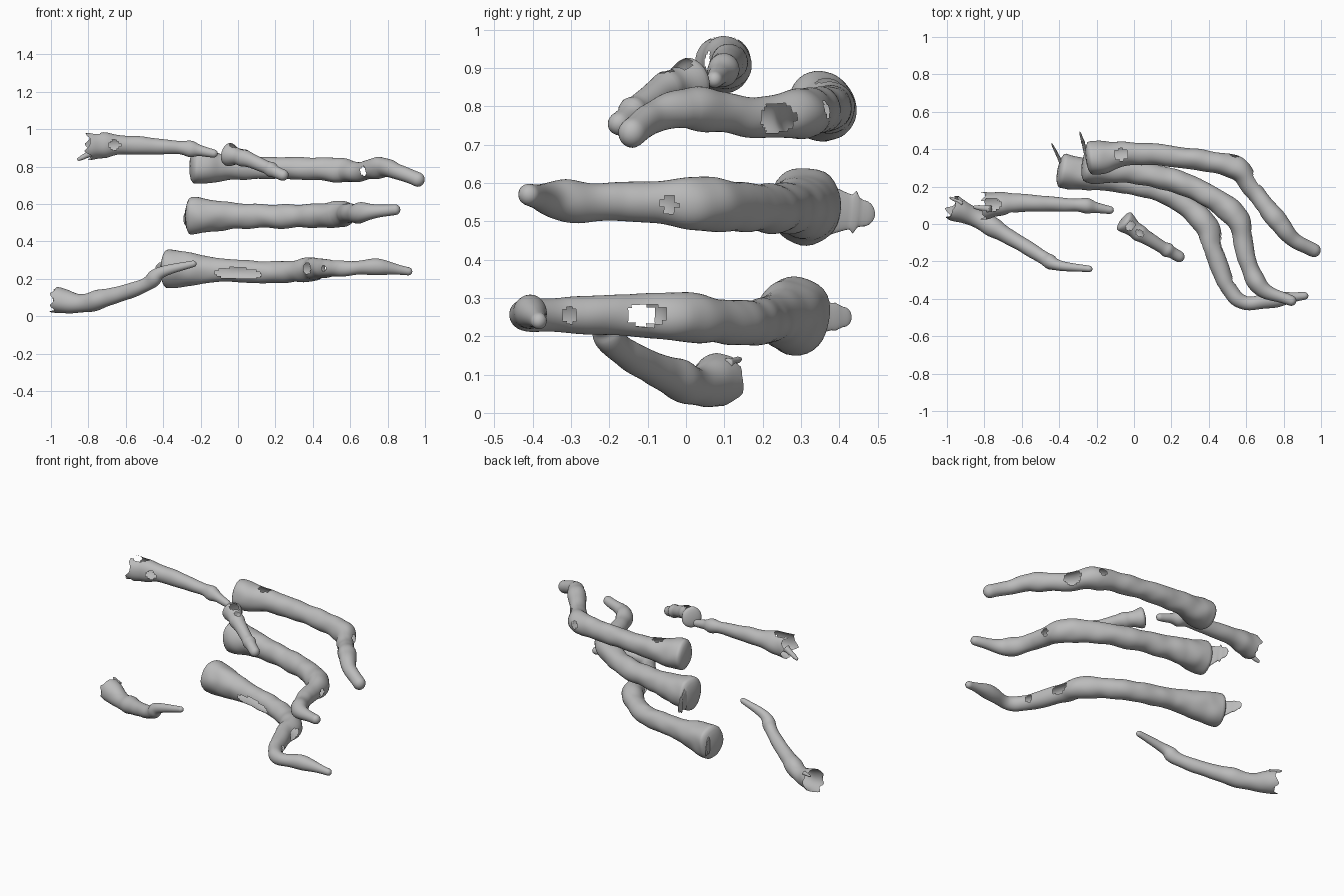
import bpy
import bmesh
import math
from mathutils import Vector, noise

SIDES = 36
STEP = 0.011
TOP = Vector((0, 0, 1))
FRONT = Vector((0, -1, 0))
LEFT = Vector((1, 0, 0))
RIGHT = -LEFT

cube = bpy.data.objects.get("Cube")
if cube:
    bpy.data.objects.remove(cube, do_unlink=True)

bone_grey = bpy.data.materials.new("bone_grey")
bone_grey.use_nodes = True
bone_grey.diffuse_color = (0.5, 0.5, 0.5, 1)
shader = bone_grey.node_tree.nodes["Principled BSDF"]
shader.inputs["Base Color"].default_value = bone_grey.diffuse_color


def spline(points):
    """Smooth centre line through the given points, evenly stepped."""
    points = [Vector(p) for p in points]
    before = 2 * points[0] - points[1]
    after = 2 * points[-1] - points[-2]
    padded = [before] + points + [after]
    line = []
    for a, b, c, d in zip(padded, padded[1:], padded[2:], padded[3:]):
        count = max(2, round((c - b).length / STEP))
        leave, arrive = (c - a) / 2, (d - b) / 2
        for k in range(count):
            t = k / count
            ease = t * t * (3 - 2 * t)
            line.append(b.lerp(c, ease) + leave * (t * (1 - t) ** 2)
                        - arrive * (t * t * (1 - t)))
    return line + [points[-1]]


def bone_radius(t, base, shaft, tip, knuckle, joint):
    """Flared base, even shaft, swollen knuckle and end joint, taper to the tip."""
    flare = (base - shaft) * math.exp(-(t / 0.12) ** 2)
    swelling = 0.12 * shaft * math.exp(-((t - knuckle) / 0.06) ** 2)
    swelling += 0.2 * shaft * math.exp(-((t - joint) / 0.05) ** 2)
    past = max(0, (t - knuckle) / (1 - knuckle))
    waist = 0.12 * shaft * math.sin(math.pi * past)
    return shaft + flare + swelling - waist + (tip - shaft) * past ** 2


def build_bone(name, points, base=0.095, shaft=0.059, tip=0.035, knuckle=0.55,
               joint=0.8, flat=0.95, holes=(), open_base=False):
    """Skin rings along the centre line; holes are (side, position, length, width)."""
    line = spline(points)
    last = len(line) - 1
    frames = []
    for i, centre in enumerate(line):
        along = (line[min(i + 3, last)] - line[max(i - 3, 0)]).normalized()
        radius = bone_radius(i / last, base, shaft, tip, knuckle, joint)
        frames.append((centre, along, radius))

    def dome(frame, reach):
        centre, along, radius = frame
        angles = [math.radians(a) for a in (20, 40, 60, 80)]
        return [(centre + along * (reach * radius * math.sin(a)), along,
                 radius * math.cos(a)) for a in angles]

    rings_to_skin = frames + dome(frames[-1], 1)
    if not open_base:
        rings_to_skin = dome(frames[0], -0.3)[::-1] + rings_to_skin

    bm = bmesh.new()
    rings = []
    for i, (centre, along, radius) in enumerate(rings_to_skin):
        side = along.cross(TOP).normalized()
        up = side.cross(along)
        ring = []
        for k in range(SIDES):
            angle = math.tau * k / SIDES
            out = side * (flat * math.cos(angle)) + up * math.sin(angle)
            spot = centre + out * radius
            spot += out * (0.12 * radius * noise.noise(spot * 11))
            if open_base and i == 0:
                # ragged rim
                spot += along * (radius / 2 * noise.noise(spot * 30))
            ring.append(bm.verts.new(spot))
        rings.append(ring)
    for near, far in zip(rings, rings[1:]):
        for k in range(SIDES):
            n = (k + 1) % SIDES
            bm.faces.new((near[k], near[n], far[n], far[k]))
    if not open_base:
        bm.faces.new(rings[0][::-1])
    bm.faces.new(rings[-1])
    bmesh.ops.recalc_face_normals(bm, faces=bm.faces)

    # broken openings in the shell
    broken = set()
    for facing, position, length, width in holes:
        centre, along, radius = frames[round(position * last)]
        outward = (facing - along * facing.dot(along)).normalized()
        sideways = along.cross(outward)
        for face in bm.faces:
            offset = face.calc_center_median() - centre
            reach = math.hypot(offset.dot(along) / length, offset.dot(sideways) / width)
            if reach < 1 and offset.dot(outward) > 0:
                broken.add(face)
    bmesh.ops.delete(bm, geom=list(broken), context='FACES')

    mesh = bpy.data.meshes.new(name)
    bm.to_mesh(mesh)
    bm.free()
    mesh.materials.append(bone_grey)
    obj = bpy.data.objects.new(name, mesh)
    bpy.context.collection.objects.link(obj)
    for other in bpy.context.selected_objects:
        other.select_set(False)
    obj.select_set(True)
    bpy.context.view_layer.objects.active = obj
    bpy.ops.object.shade_smooth_by_angle(angle=math.radians(50))


def build_flap(name, start, end, size, flat):
    """Torn sliver that tapers away from a broken base."""
    build_bone(name, [start, end], base=size, shaft=size, tip=size / 2,
               knuckle=0, flat=flat)


# three long fingers
build_bone("upper_finger", [
    (-0.23, 0.35, 0.8), (0, 0.375, 0.795), (0.3, 0.35, 0.79), (0.54, 0.3, 0.78),
    (0.63, 0.19, 0.77), (0.78, 0, 0.795), (0.86, -0.09, 0.77), (0.96, -0.14, 0.73),
], tip=0.038, holes=[
    (TOP, 0.12, 0.035, 0.03), (LEFT, 0.64, 0.05, 0.04),
    (LEFT, 0.53, 0.02, 0.025), (FRONT, 0.74, 0.03, 0.025)])

build_bone("middle_finger", [
    (-0.25, 0.315, 0.54), (0, 0.28, 0.535), (0.3, 0.2, 0.535), (0.54, 0.04, 0.545),
    (0.6, -0.18, 0.55), (0.68, -0.34, 0.555), (0.84, -0.41, 0.57),
], base=0.1, shaft=0.063, tip=0.028, knuckle=0.58, joint=0.85,
    holes=[(LEFT, 0.66, 0.02, 0.025)])

build_bone("lower_finger", [
    (-0.38, 0.285, 0.255), (-0.1, 0.23, 0.245), (0.2, 0.15, 0.235), (0.38, 0, 0.25),
    (0.42, -0.13, 0.255), (0.5, -0.33, 0.255), (0.59, -0.42, 0.255),
    (0.75, -0.405, 0.265), (0.91, -0.385, 0.24),
], base=0.1, tip=0.022, knuckle=0.51, joint=0.9, holes=[
    (FRONT - TOP / 4, 0.24, 0.13, 0.03),
    (LEFT, 0.58, 0.055, 0.03), (RIGHT, 0.58, 0.055, 0.03),
    (LEFT, 0.71, 0.02, 0.02), (RIGHT, 0.71, 0.02, 0.02)])

# little finger
build_bone("little_finger", [
    (-0.97, 0.09, 0.085), (-0.8, 0.01, 0.075), (-0.5, -0.17, 0.165),
    (-0.41, -0.22, 0.235), (-0.24, -0.24, 0.28),
], base=0.07, shaft=0.048, tip=0.018, knuckle=0.3, joint=0.72, open_base=True)

# thumb
build_bone("thumb_base", [
    (-0.8, 0.1, 0.91), (-0.6, 0.11, 0.915), (-0.3, 0.1, 0.9), (-0.13, 0.075, 0.87),
], base=0.077, shaft=0.056, tip=0.022, knuckle=0.15, open_base=True,
    holes=[(TOP, 0.05, 0.06, 0.035), (FRONT, 0.21, 0.03, 0.025)])
build_bone("thumb_tip", [
    (-0.05, 0.015, 0.865), (0.06, -0.07, 0.835), (0.24, -0.175, 0.755),
], base=0.06, shaft=0.042, tip=0.03, knuckle=0.3, flat=1,
    holes=[(TOP, 0.08, 0.025, 0.025), (TOP, 0.28, 0.02, 0.015)])

# torn flaps at the broken bases
build_flap("middle_finger_flap", (-0.25, 0.36, 0.53), (-0.28, 0.46, 0.52), 0.07, 0.2)
build_flap("lower_finger_flap", (-0.39, 0.33, 0.25), (-0.43, 0.41, 0.25), 0.05, 0.2)
build_flap("thumb_prong", (-0.77, 0.08, 0.88), (-0.85, 0.09, 0.84), 0.02, 1)
build_flap("little_finger_prong", (-0.92, 0.11, 0.13), (-0.98, 0.14, 0.14), 0.012, 1)
